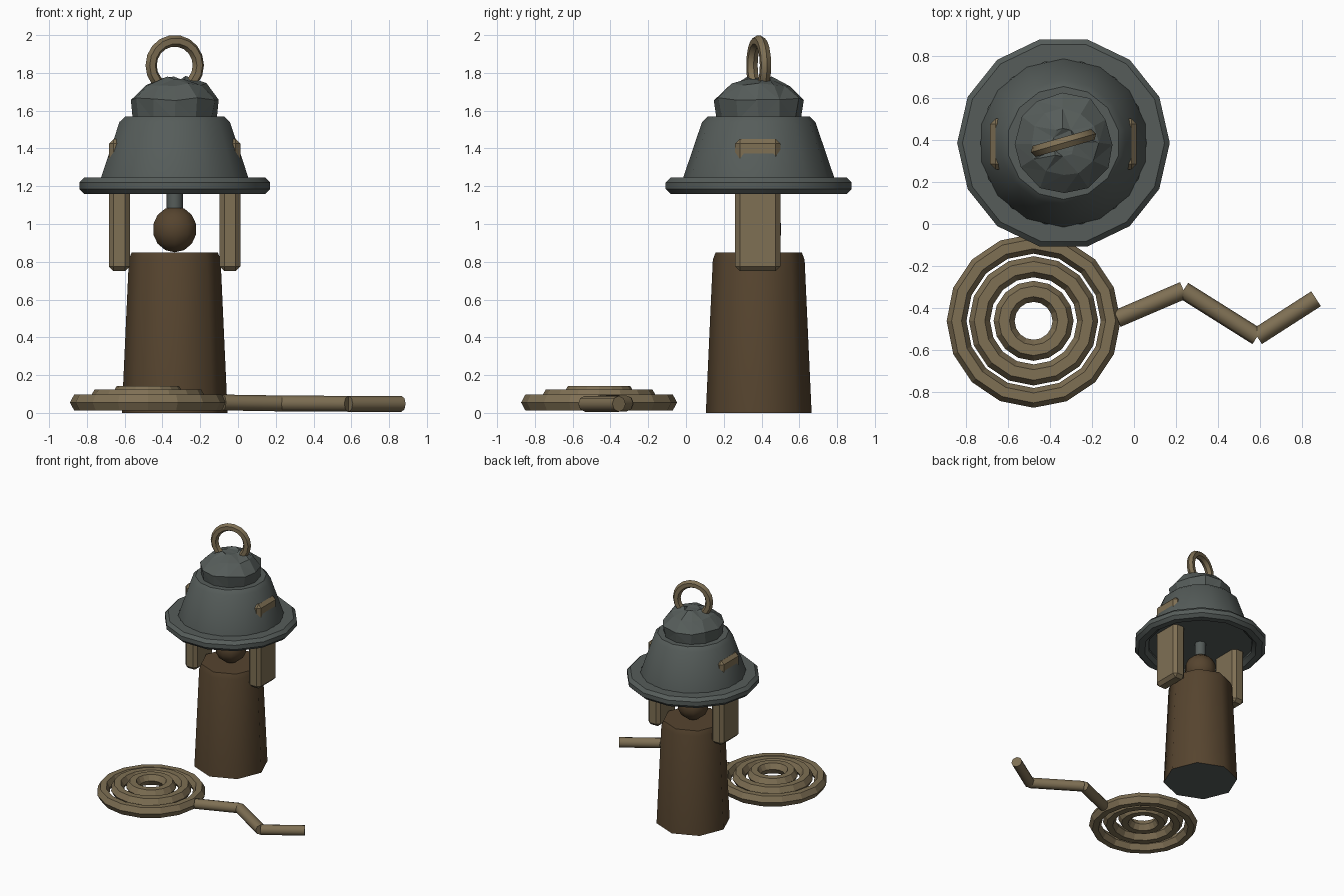
import bpy, bmesh, math, random
from mathutils import Vector, Matrix

random.seed(4)
cube = bpy.data.objects.get("Cube")
if cube:
    bpy.data.objects.remove(cube)

AXIS = Vector((-0.335, 0.385, 0))      # bell axis
COIL = Vector((-0.477, -0.46, 0))      # rope coil centre


def material(name, colour):
    mat = bpy.data.materials.new(name)
    mat.use_nodes = True
    mat.diffuse_color = (*colour, 1)
    mat.node_tree.nodes["Principled BSDF"].inputs["Base Color"].default_value = (*colour, 1)
    return mat


iron = material("iron grey", (0.092, 0.108, 0.102))
tan = material("tan leather and rope", (0.21, 0.16, 0.088))
wood = material("dark brown wood", (0.093, 0.058, 0.028))


def finish(name, bm, mats, angle=0):
    bmesh.ops.recalc_face_normals(bm, faces=bm.faces)
    mesh = bpy.data.meshes.new(name)
    bm.to_mesh(mesh)
    bm.free()
    for mat in mats:
        mesh.materials.append(mat)
    obj = bpy.data.objects.new(name, mesh)
    bpy.context.collection.objects.link(obj)
    if angle:
        bpy.ops.object.select_all(action='DESELECT')
        obj.select_set(True)
        bpy.context.view_layer.objects.active = obj
        bpy.ops.object.shade_smooth_by_angle(angle=math.radians(angle))
    return obj


def lathe(profile, sides, phase=0, closed=False, centre=AXIS):
    """Turn (radius, height) points round z; open profiles get end caps."""
    bm = bmesh.new()
    rings = []
    for r, z in profile:
        angles = [phase + math.tau * i / sides for i in range(sides)]
        rings.append([bm.verts.new(centre + Vector((r * math.cos(a), r * math.sin(a), z)))
                      for a in angles])
    pairs = list(zip(rings, rings[1:]))
    if closed:
        pairs.append((rings[-1], rings[0]))
    else:
        bm.faces.new(rings[0])
        bm.faces.new(rings[-1])
    for low, high in pairs:
        for i in range(sides):
            j = (i + 1) % sides
            bm.faces.new((low[i], low[j], high[j], high[i]))
    return bm


def tube_profile(major, minor, z, sides, squash=1):
    return [(major + minor * math.cos(math.tau * i / sides),
             z + squash * minor * math.sin(math.tau * i / sides)) for i in range(sides)]


# Wooden body with a metal underside
body = lathe([(0.28, 0), (0.243, 0.81), (0.228, 0.85)], 8)
for face in body.faces:
    face.material_index = int(face.calc_center_median().z < 0.01)
finish("wooden_body", body, [wood, iron], 50)

# Bell dome and its rolled rim
finish("bell_dome", lathe([(0.405, 1.2), (0.4, 1.245), (0.3, 1.54), (0.268, 1.57)],
                          14, math.pi / 2), [iron], 35)
finish("bell_rim", lathe([(0.395, 1.245), (0.48, 1.245), (0.505, 1.22), (0.505, 1.185),
                          (0.48, 1.16), (0.43, 1.16), (0.4, 1.185)], 14, closed=True),
       [iron], 35)

# Rough hammered cap
cap = lathe([(0.222, 1.55), (0.238, 1.66), (0.16, 1.738), (0.06, 1.775)], 12)
for v in cap.verts:
    if v.co.z > 1.6:
        v.co += Vector([random.uniform(-0.01, 0.01) for _ in range(3)])
bmesh.ops.triangulate(cap, faces=cap.faces)
finish("bell_cap", cap, [iron])

# Hanging ring, upright and turned a little
ring = lathe(tube_profile(0.13, 0.031, 0, 6), 18, closed=True, centre=Vector((0, 0, 0)))
ring.transform(Matrix.Translation(AXIS + Vector((0, 0, 1.84)))
               @ Matrix.Rotation(math.radians(16), 4, 'Z')
               @ Matrix.Rotation(math.pi / 2, 4, 'X'))
finish("hanging_ring", ring, [tan], 35)

# Side straps that run up through the dome
for name, side in (("left_strap", 1), ("right_strap", -1)):
    bm = bmesh.new()
    bmesh.ops.create_cube(bm, size=1, matrix=Matrix.Translation(
        AXIS + Vector((side * 0.293, -0.005, 1.1))) @ Matrix.Diagonal((0.11, 0.24, 0.7, 1)))
    bmesh.ops.bevel(bm, geom=bm.edges[:], offset=0.025, segments=1, affect='EDGES')
    finish(name, bm, [tan])

# Clapper
finish("clapper_rod", lathe([(0.043, 1.0), (0.043, 1.3)], 8), [iron], 50)
ball = bmesh.new()
bmesh.ops.create_uvsphere(ball, u_segments=10, v_segments=7, radius=0.122,
                          matrix=Matrix.Translation(AXIS + Vector((0, 0, 0.972))))
finish("clapper_ball", ball, [wood], 40)

# Coiled rope: stacked rings, each a little higher
for name, major, minor, z in (("outer_coil", 0.366, 0.047, 0.055),
                              ("middle_coil", 0.257, 0.05, 0.081),
                              ("inner_coil", 0.14, 0.05, 0.099)):
    finish(name, lathe(tube_profile(major, minor, z, 6, 1.07 if major > 0.3 else 0.866 / 0.866),
                       16, closed=True, centre=COIL), [tan])

# Loose rope end: straight lengths laid in a zigzag
path = [Vector(p) for p in ((-0.08, -0.45, 0.055), (0.235, -0.315, 0.05),
                            (0.585, -0.535, 0.048), (0.865, -0.355, 0.048))]
for i, (a, b) in enumerate(zip(path, path[1:])):
    bm = bmesh.new()
    turn = (b - a).to_track_quat('Z', 'Y').to_matrix().to_4x4()
    bmesh.ops.create_cone(bm, cap_ends=True, segments=8, radius1=0.042, radius2=0.042,
                          depth=(b - a).length,
                          matrix=Matrix.Translation((a + b) / 2) @ turn)
    finish(f"rope_end_{i + 1}", bm, [tan], 50)
